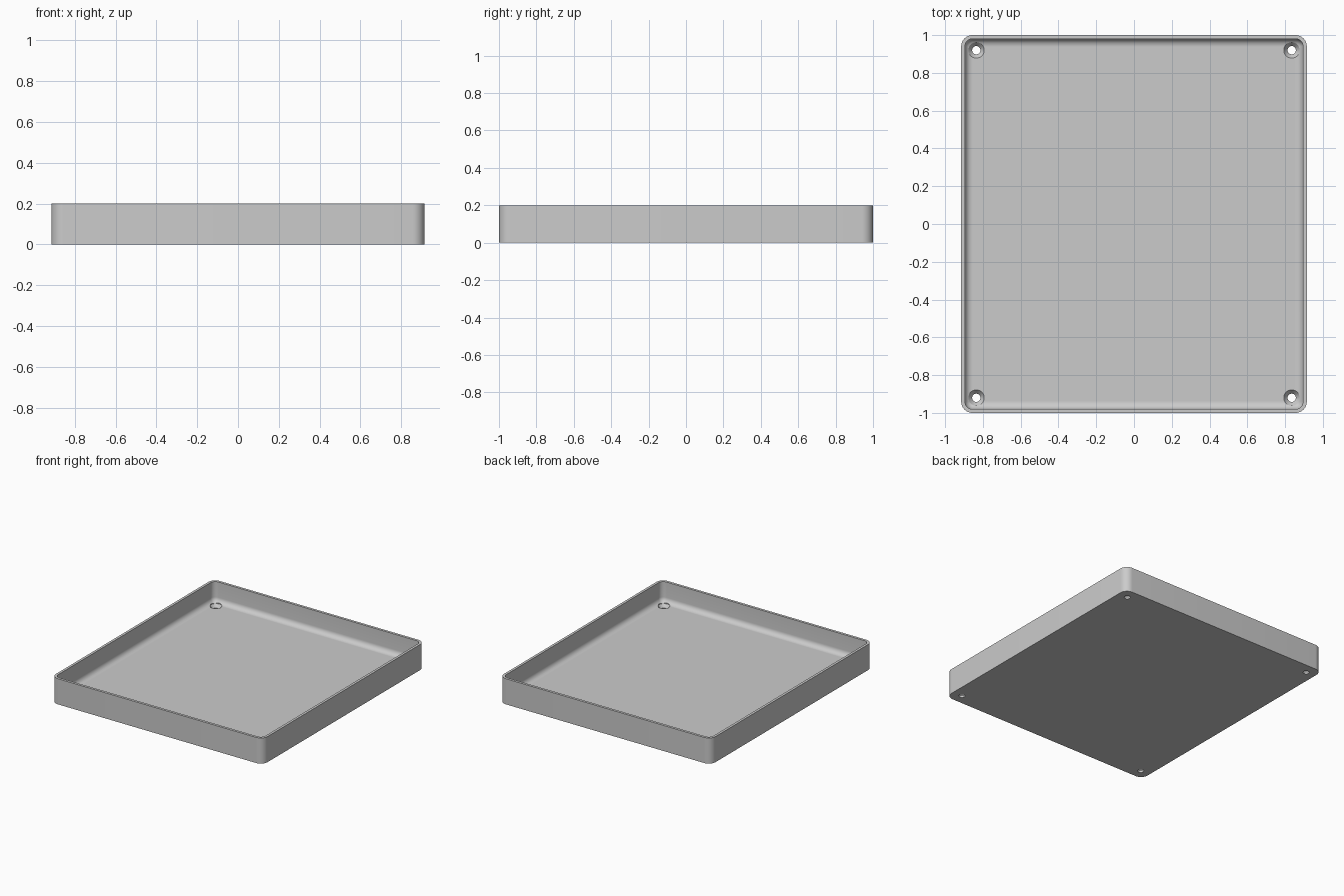
import bpy, bmesh, math

cube = bpy.data.objects.get("Cube")
if cube:
    bpy.data.objects.remove(cube, do_unlink=True)

HALF_X, HALF_Y, HEIGHT = 0.915, 1.0, 0.2
CORNER, WALL, FLOOR, FILLET = 0.06, 0.02, 0.04, 0.04

grey = bpy.data.materials.new("plain grey")
grey.use_nodes = True
colour = (0.6, 0.6, 0.6, 1)
grey.diffuse_color = colour
grey.node_tree.nodes["Principled BSDF"].inputs["Base Color"].default_value = colour


def make_object(name, bm):
    bmesh.ops.recalc_face_normals(bm, faces=bm.faces)
    mesh = bpy.data.meshes.new(name)
    bm.to_mesh(mesh)
    bm.free()
    obj = bpy.data.objects.new(name, mesh)
    bpy.context.collection.objects.link(obj)
    mesh.materials.append(grey)
    return obj


def rounded_rectangle(inset, steps=10):
    radius = max(CORNER - inset, 0.002)
    points = []
    for i, (sx, sy) in enumerate([(1, 1), (-1, 1), (-1, -1), (1, -1)]):
        cx = sx * (HALF_X - inset - radius)
        cy = sy * (HALF_Y - inset - radius)
        for s in range(steps + 1):
            a = (i + s / steps) * math.pi / 2
            points.append((cx + radius * math.cos(a), cy + radius * math.sin(a)))
    return points


def circle(radius, steps=32):
    return [(radius * math.cos(2 * math.pi * s / steps),
             radius * math.sin(2 * math.pi * s / steps)) for s in range(steps)]


def loft(bm, sections, centre=(0, 0)):
    """Join outlines given as (points, z) and cap both ends."""
    rings = [[bm.verts.new((x + centre[0], y + centre[1], z)) for x, y in pts]
             for pts, z in sections]
    for a, b in zip(rings, rings[1:]):
        for i in range(len(a)):
            j = (i + 1) % len(a)
            bm.faces.new((a[i], a[j], b[j], b[i]))
    bm.faces.new(rings[0])
    bm.faces.new(rings[-1])


# Tray: outer wall, rim, inner wall, filleted floor
profile = [(0, 0), (0, HEIGHT), (WALL, HEIGHT)]
for s in range(9):
    a = s / 8 * math.pi / 2
    profile.append((WALL + FILLET * (1 - math.cos(a)),
                    FLOOR + FILLET * (1 - math.sin(a))))
bm = bmesh.new()
loft(bm, [(rounded_rectangle(inset), z) for inset, z in profile])
tray = make_object("tray", bm)

# Countersunk screw holes in the four corners
bm = bmesh.new()
for sx in (-1, 1):
    for sy in (-1, 1):
        loft(bm, [(circle(0.022), -0.05), (circle(0.022), 0.015),
                  (circle(0.042), FLOOR), (circle(0.042), FLOOR + 0.06)],
             (sx * 0.835, sy * 0.92))
cutter = make_object("screw_hole_cutter", bm)
cutter.hide_render = True

cut = tray.modifiers.new("screw holes", 'BOOLEAN')
cut.operation = 'DIFFERENCE'
cut.solver = 'EXACT'
cut.object = cutter
bpy.ops.object.select_all(action='DESELECT')
tray.select_set(True)
bpy.context.view_layer.objects.active = tray
bpy.ops.object.modifier_apply(modifier=cut.name)
bpy.data.objects.remove(cutter, do_unlink=True)
bpy.ops.object.shade_smooth_by_angle(angle=math.radians(30))
